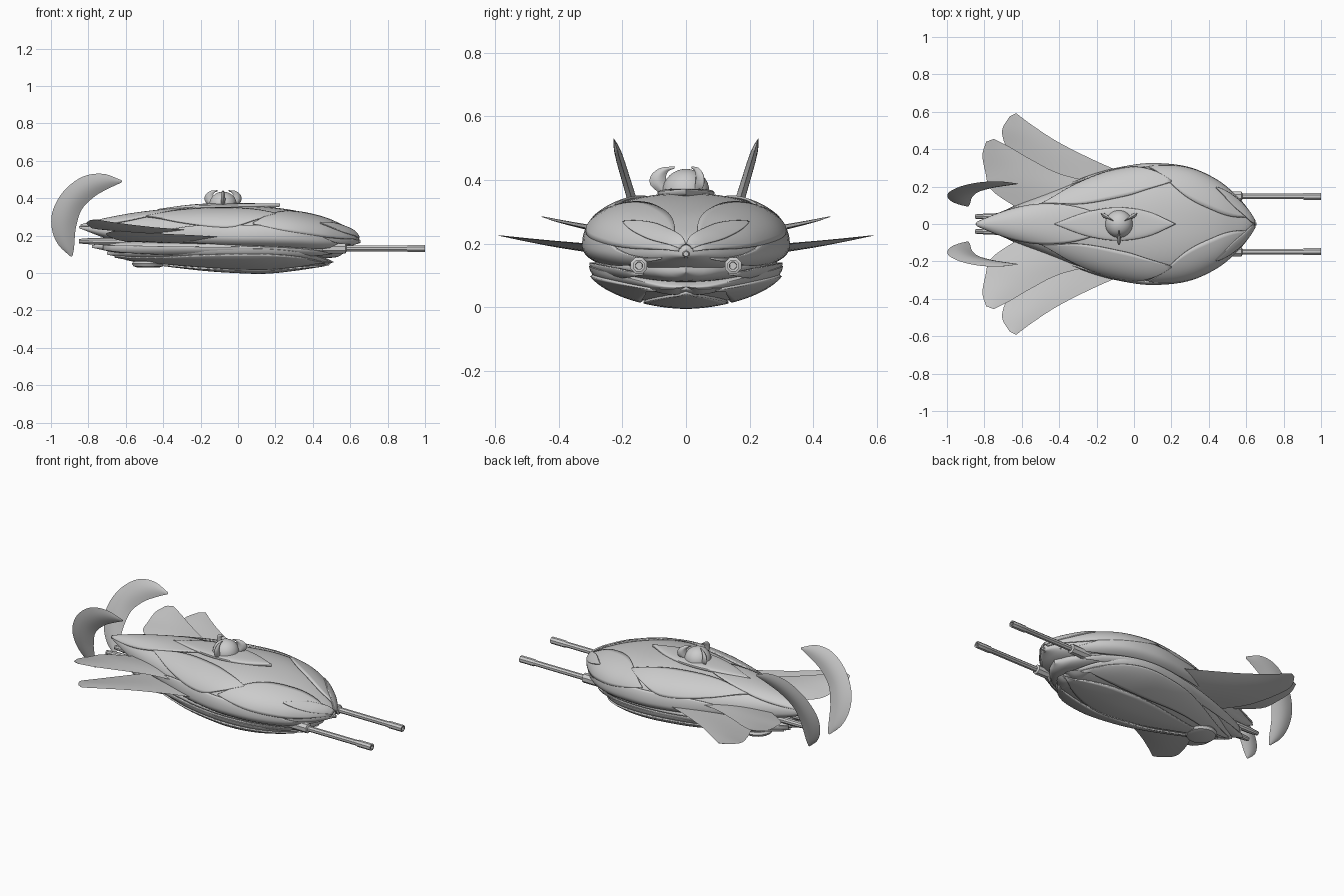
import bpy, bmesh, math
from mathutils import Vector

if "Cube" in bpy.data.objects:
    bpy.data.objects.remove(bpy.data.objects["Cube"])

grey = bpy.data.materials.new("hull_grey")
grey.use_nodes = True
grey.diffuse_color = (0.6, 0.6, 0.6, 1)
grey.node_tree.nodes["Principled BSDF"].inputs["Base Color"].default_value = (0.6, 0.6, 0.6, 1)


def finish(name, verts, faces, mirror=False, thick=0.0, angle=35):
    bm = bmesh.new()
    vs = [bm.verts.new(v) for v in verts]
    for f in faces:
        bm.faces.new([vs[i] for i in f])
    bmesh.ops.remove_doubles(bm, verts=bm.verts, dist=0.0004)
    bmesh.ops.recalc_face_normals(bm, faces=bm.faces)
    mesh = bpy.data.meshes.new(name)
    bm.to_mesh(mesh)
    bm.free()
    ob = bpy.data.objects.new(name, mesh)
    bpy.context.collection.objects.link(ob)
    mesh.materials.append(grey)
    if thick:
        mod = ob.modifiers.new("thickness", 'SOLIDIFY')
        mod.thickness, mod.offset = thick, 0
    if mirror:
        ob.modifiers.new("mirror", 'MIRROR').use_axis = (False, True, False)
    bpy.ops.object.select_all(action='DESELECT')
    ob.select_set(True)
    bpy.context.view_layer.objects.active = ob
    bpy.ops.object.shade_smooth_by_angle(angle=math.radians(angle))
    return ob


def grid_faces(rows, cols, closed=False):
    span = cols if closed else cols - 1
    return [(i * cols + j, i * cols + (j + 1) % cols, (i + 1) * cols + (j + 1) % cols, (i + 1) * cols + j)
            for i in range(rows - 1) for j in range(span)]


def smooth(table, x):
    """Smooth curve through rows whose first entry is the position."""
    k = max(i for i in range(len(table) - 1) if table[i][0] <= x or i == 0)
    a, b = table[k], table[k + 1]
    before, after = table[max(k - 1, 0)], table[min(k + 2, len(table) - 1)]
    h = b[0] - a[0]
    t = min(max((x - a[0]) / h, 0), 1)
    out = []
    for c in range(1, len(a)):
        ma = (b[c] - before[c]) / (b[0] - before[0]) * h
        mb = (after[c] - a[c]) / (after[0] - a[0]) * h
        out.append((2*t**3 - 3*t*t + 1) * a[c] + (t**3 - 2*t*t + t) * ma
                   + (3*t*t - 2*t**3) * b[c] + (t**3 - t*t) * mb)
    return out


def skin(hull, x, deg, lift=0.0):
    """Point on a hull; 0 degrees is the +y side, 90 the top."""
    table, power = hull
    w, top, mid, bot = smooth(table, x)
    c, s = math.cos(math.radians(deg)), math.sin(math.radians(deg))
    y = max(w, 0) * math.copysign(abs(c) ** power, c)
    rise = abs(s) ** power * ((top - mid) if s > 0 else (mid - bot))
    z = mid + math.copysign(rise, s)
    return (x, y + lift * c, z + lift * s)


def loft_hull(name, hull, n=48, sides=48):
    lo, hi = hull[0][0][0], hull[0][-1][0]
    xs = [lo + (hi - lo) * (0.5 - 0.5 * math.cos(math.pi * i / n)) for i in range(n + 1)]
    verts = [skin(hull, x, 360 * j / sides) for x in xs for j in range(sides)]
    return finish(name, verts, grid_faces(n + 1, sides, True))


def petal(name, hull, outline, lift, mirror=True, n=26, cols=12):
    """Thin plate draped on a hull; outline rows are x, low and high angle."""
    lo, hi = outline[0][0], outline[-1][0]
    verts = []
    for i in range(n + 1):
        x = lo + (hi - lo) * i / n
        a, b = smooth(outline, x)
        verts += [skin(hull, x, a + (b - a) * j / cols, lift) for j in range(cols + 1)]
    return finish(name, verts, grid_faces(n + 1, cols + 1), mirror, 0.008)


def blade(name, rows, normal, thick, mirror=True, n=20, m=10):
    """Lens-section blade; rows hold a front point and a back point."""
    table = [(i, *f, *b) for i, (f, b) in enumerate(rows)]
    normal = Vector(normal)
    pairs = []
    for i in range(n + 1):
        v = smooth(table, (len(rows) - 1) * i / n)
        pairs.append((Vector(v[:3]), Vector(v[3:])))
    widest = max((f - b).length for f, b in pairs)
    verts = []
    for f, b in pairs:
        t = thick * 0.5 * (f - b).length / widest
        for j in range(2 * m):
            u = j / m if j <= m else 2 - j / m
            side = 1 if j <= m else -1
            verts.append(f.lerp(b, u) + normal * side * t * math.sin(math.pi * u))
    faces = grid_faces(n + 1, 2 * m, True)
    faces += [tuple(range(2 * m)), tuple(range(n * 2 * m, (n + 1) * 2 * m))]
    return finish(name, verts, faces, mirror)


def turned(name, profile, centre, axis='X', sides=16, mirror=False):
    """Revolved part; profile rows are position along the axis and radius."""
    verts = []
    for d, r in profile:
        for j in range(sides):
            a = 2 * math.pi * (j + 0.5) / sides
            p, q = r * math.cos(a), r * math.sin(a)
            off = (d, p, q) if axis == 'X' else (p, q, d)
            verts.append(Vector(centre) + Vector(off))
    faces = grid_faces(len(profile), sides, True)
    faces += [tuple(range(sides)), tuple(range(len(verts) - sides, len(verts)))]
    return finish(name, verts, faces, mirror)


# Hulls: x, half width, top, middle, bottom
upper = ([(-.85, 0, .25, .245, .24), (-.7, .07, .288, .225, .185), (-.5, .15, .322, .21, .15),
          (-.2, .265, .35, .2, .125), (.0, .31, .358, .195, .115), (.13, .318, .356, .195, .11),
          (.3, .295, .335, .19, .108), (.45, .225, .297, .18, .108), (.56, .13, .25, .175, .125),
          (.62, .055, .215, .172, .15), (.65, 0, .18, .17, .16)], 0.88)
middle = ([(-.78, 0, .15, .145, .135), (-.6, .1, .17, .14, .1), (-.2, .24, .18, .14, .08),
           (.13, .285, .18, .14, .08), (.4, .21, .16, .13, .08), (.53, .09, .15, .12, .085),
           (.57, 0, .13, .12, .11)], 0.9)
lower = ([(-.7, 0, .115, .11, .098), (-.5, .12, .125, .115, .06), (-.2, .25, .135, .125, .022),
          (.0, .295, .138, .128, .008), (.15, .303, .138, .128, .005), (.3, .265, .125, .115, .02),
          (.42, .17, .1, .09, .038), (.48, .07, .075, .066, .048), (.5, 0, .065, .06, .055)], 1.12)
loft_hull("upper_hull", upper)
loft_hull("middle_hull", middle)
loft_hull("lower_hull", lower)

# Overlapping armour petals
petal("shoulder_petal", upper, [(-.49, 48, 50), (-.3, 24, 66), (-.05, 14, 64), (.1, 30, 56), (.2, 46, 48)], .006)
petal("flank_petal", upper, [(-.55, -20, -18), (-.3, -25, 14), (.1, -30, 18), (.4, -35, 12), (.6, -30, -28)], .004)
petal("nose_petal", upper, [(.08, 20, 22), (.25, 10, 60), (.4, 6, 74), (.55, 4, 78), (.64, 10, 60)], .005)
petal("spine_petal", upper, [(-.84, 20, 160), (-.6, 38, 142), (-.4, 60, 120), (-.2, 80, 100)], .004, False)
petal("brow_petal", upper, [(.44, 38, 40), (.53, 30, 58), (.6, 26, 70), (.645, 30, 88)], .012)
petal("belly_petal", lower, [(-.66, 285, 310), (-.3, 300, 338), (.1, 300, 345), (.35, 305, 340), (.46, 325, 328)], .005)
petal("keel_petal", lower, [(-.6, 268, 272), (-.2, 248, 292), (.15, 242, 298), (.4, 250, 290), (.49, 266, 274)], .005, False)
petal("rim_petal", middle, [(-.72, -30, 10), (-.2, -35, 0), (.2, -35, 0), (.42, -30, -5), (.5, -18, -16)], .014)

# Fan wings
blade("lower_wing", [((0, .25, .185), (-.5, .1, .165)), ((-.2, .335, .2), (-.61, .25, .17)),
                     ((-.4, .435, .21), (-.68, .4, .19)), ((-.54, .525, .218), (-.705, .5, .21)),
                     ((-.63, .592, .226), (-.665, .575, .225))], (0, 0, 1), .03)
blade("upper_wing", [((-.2, .22, .225), (-.6, .07, .22)), ((-.4, .27, .24), (-.76, .18, .235)),
                     ((-.55, .345, .256), (-.795, .28, .25)), ((-.67, .415, .272), (-.81, .37, .268)),
                     ((-.75, .455, .285), (-.79, .44, .283))], (0, 0, 1), .028)


# Crescent tail fins, leaning outwards with height
def lean(x, z):
    return (x, .095 + .3 * (z - .09), z)


arcs = [((-.62, .495), (-.622, .484)), ((-.72, .53), (-.685, .455)), ((-.83, .515), (-.765, .41)),
        ((-.93, .44), (-.835, .34)), ((-.99, .335), (-.865, .25)), ((-.995, .235), (-.873, .185)),
        ((-.96, .15), (-.877, .13)), ((-.895, .088), (-.885, .09))]
blade("tail_crescent", [(lean(*f), lean(*b)) for f, b in arcs], (0, .96, -.29), .03, n=32)

# Deck plate, dome and its three claws
deck = ([(-.43, 0, .342, .337, .33), (-.25, .065, .366, .354, .335), (-.08, .09, .374, .36, .335),
         (.08, .065, .373, .36, .335), (.225, 0, .372, .366, .355)], 0.8)
loft_hull("deck_plate", deck, 24, 32)
dome = [(.07 * math.sin(i * math.pi / 16), .074 * math.cos(i * math.pi / 16)) for i in range(8)]
turned("dome", [(-.01, .08), (0, .08)] + dome + [(.07, .004)], (-.08, 0, .365), 'Z', 24)
claw = [((.085, .36), (.045, .36)), ((.112, .385), (.06, .39)), ((.11, .415), (.062, .415)),
        ((.08, .438), (.052, .43)), ((.035, .443), (.036, .436))]
for label, deg in (("right", -90), ("front_left", 30), ("back_left", 150)):
    c, s = math.cos(math.radians(deg)), math.sin(math.radians(deg))
    blade("dome_claw_" + label, [tuple((-.08 + r * c, r * s, z) for r, z in pair) for pair in claw],
          (-s, c, 0), .024, False, 14, 6)

# Twin cannons
turned("cannon", [(.4, .028), (.575, .028), (.58, .016), (.9, .016), (.91, .02), (1, .02), (1, .012), (.96, .011)],
       (0, .148, .131), 'X', 8, True)

# Mouth: lower lip plates, beak
blade("lower_lip", [((.5, 0, .065), (.4, 0, .04)), ((.51, .045, .058), (.4, .06, .045)),
                    ((.46, .11, .06), (.38, .12, .06))], (0, 0, 1), .02)
turned("beak", [(.56, .02), (.63, .016), (.655, .008)], (0, 0, .168), 'X', 8)

# Rear thrusters and underside pod
turned("thruster", [(-.6, .02), (-.78, .018), (-.85, .012), (-.85, .008)], (0, .04, .17), 'X', 10, True)
turned("pod_stem", [(.055, .03), (.11, .04)], (-.48, 0, 0), 'Z', 16)
turned("under_pod", [(.03, .06), (.036, .08), (.05, .088), (.062, .08), (.066, .06)], (-.48, 0, 0), 'Z', 24)
